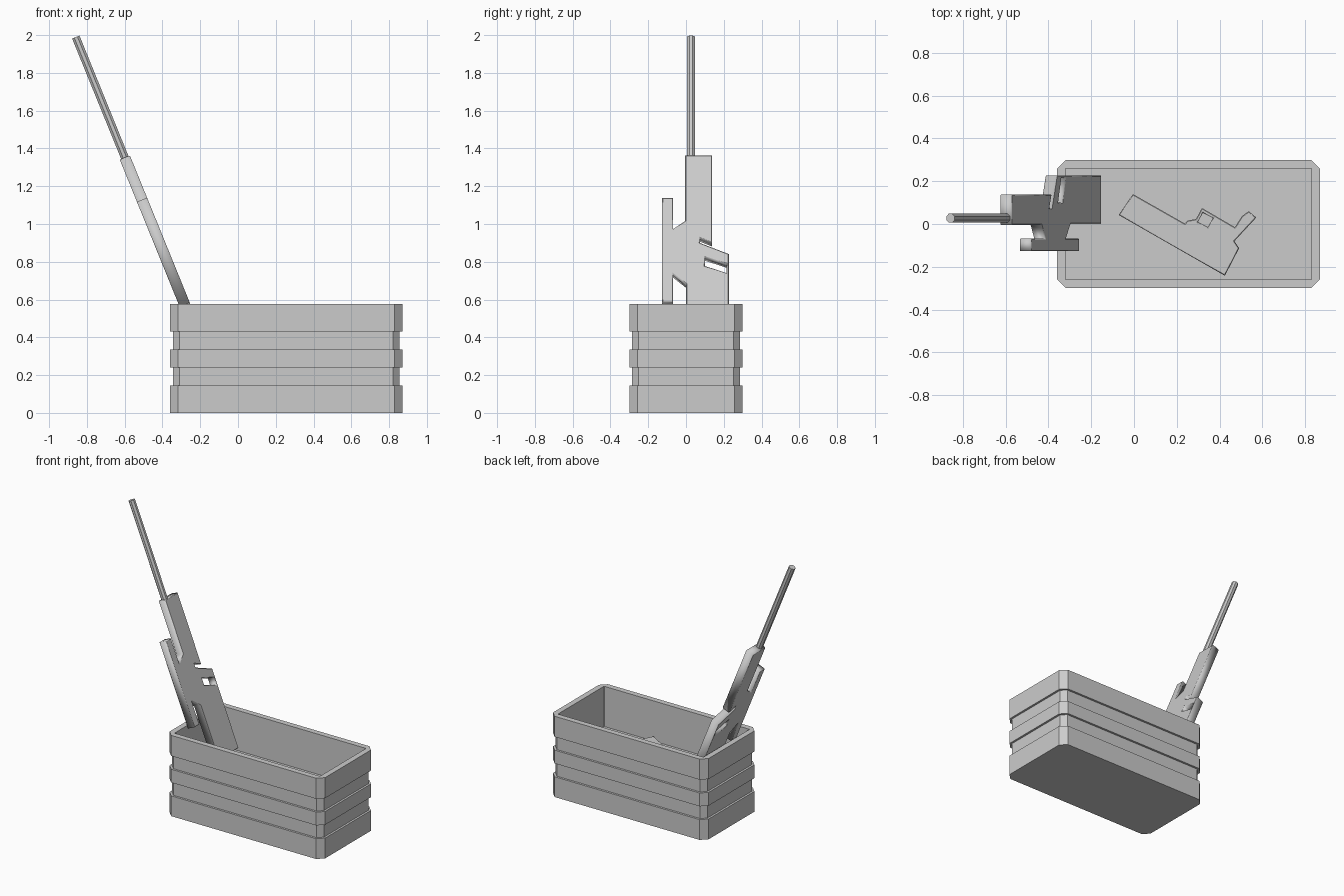
import bpy, bmesh, math
from mathutils import Matrix, Vector

if "Cube" in bpy.data.objects:
    bpy.data.objects.remove(bpy.data.objects["Cube"])

CX = 0.255          # crate centre in x


def ring(bm, hx, hy, c, z):
    """Chamfered rectangle of eight vertices."""
    pts = [(hx, -hy + c), (hx, hy - c), (hx - c, hy), (-hx + c, hy),
           (-hx, hy - c), (-hx, -hy + c), (-hx + c, -hy), (hx - c, -hy)]
    return [bm.verts.new((CX + x, y, z)) for x, y in pts]


def loft(name, sections):
    bm = bmesh.new()
    rings = [ring(bm, *s) for s in sections]
    for a, b in zip(rings, rings[1:]):
        for i in range(8):
            j = (i + 1) % 8
            bm.faces.new((a[i], a[j], b[j], b[i]))
    bm.faces.new(rings[0][::-1])
    bm.faces.new(rings[-1])
    bmesh.ops.recalc_face_normals(bm, faces=bm.faces)
    me = bpy.data.meshes.new(name)
    bm.to_mesh(me)
    bm.free()
    ob = bpy.data.objects.new(name, me)
    bpy.context.collection.objects.link(ob)
    return ob


def plate(name, loops, half, bevel, matrix):
    """Flat outline (with optional holes) extruded with chamfered edges."""
    cu = bpy.data.curves.new(name, 'CURVE')
    cu.dimensions = '2D'
    cu.fill_mode = 'BOTH'
    cu.extrude = half - bevel
    cu.bevel_depth = bevel
    cu.bevel_resolution = 0
    cu.offset = -bevel
    for pts in loops:
        sp = cu.splines.new('POLY')
        sp.points.add(len(pts) - 1)
        for p, (x, y) in zip(sp.points, pts):
            p.co = (x, y, 0, 1)
        sp.use_cyclic_u = True
    ob = bpy.data.objects.new(name, cu)
    bpy.context.collection.objects.link(ob)
    ob.matrix_world = matrix
    bpy.ops.object.select_all(action='DESELECT')
    ob.select_set(True)
    bpy.context.view_layer.objects.active = ob
    bpy.ops.object.convert(target='MESH')
    return bpy.context.view_layer.objects.active


# Crate with two recessed bands and a raised inner floor
HX, HY, IN = 0.615, 0.30, 0.015
full, recess = (HX, HY, 0.042), (HX - IN, HY - IN, 0.034)
inner = (HX - 0.04, HY - 0.04, 0.002)
levels = [0, 0.145, 0.24, 0.335, 0.43, 0.577]
sections = []
for k, (lo, hi) in enumerate(zip(levels, levels[1:])):
    shape = recess if k % 2 else full
    sections += [shape + (lo,), shape + (hi,)]
sections += [inner + (0.577,), inner + (0.29,)]
loft("crate", sections)

# Leaning frame: local x = world y, local y = up along the tilted rifle
tilt = math.atan(0.407)
s, c = math.sin(tilt), math.cos(tilt)
lean = Matrix(((0, -s, c, -0.049), (1, 0, 0, 0), (0, c, s, 0), (0, 0, 0, 1)))


def tilted(pts):
    return [(y, (z - 0.01) / c) for y, z in pts]


# Rifle body: receiver, stock and side rail in one silhouette
body = [(0, 0.33), (0.227, 0.33), (0.227, 0.841), (0.074, 0.90), (0.074, 0.926),
        (0.138, 0.90), (0.138, 1.362), (-0.005, 1.362), (-0.005, 1.016),
        (-0.068, 0.974), (-0.068, 1.138), (-0.127, 1.138), (-0.127, 0.583),
        (-0.068, 0.583), (-0.068, 0.735), (0, 0.682)]
slot = [(0.10, 0.825), (0.10, 0.778), (0.215, 0.741), (0.215, 0.788)]
plate("rifle_body", [tilted(body), tilted(slot)], 0.029, 0.004, lean)

# Octagonal barrel
lo, hi, r = 1.43, 2.148, 0.021
bpy.ops.mesh.primitive_cylinder_add(vertices=8, radius=r / math.cos(math.pi / 8), depth=hi - lo)
barrel = bpy.context.object
barrel.name = "rifle_barrel"
barrel.matrix_world = (lean @ Matrix.Translation((0.027, (lo + hi) / 2, 0))
                       @ Matrix.Rotation(math.pi / 2, 4, 'X') @ Matrix.Rotation(math.pi / 8, 4, 'Z'))

# Pistol lying flat on the crate floor
pistol = [(-0.005, 0.14), (-0.072, 0.042), (0.425, -0.242), (0.492, -0.113),
          (0.47, -0.08), (0.572, 0.03), (0.537, 0.06), (0.505, 0.037),
          (0.472, -0.015), (0.318, 0.075), (0.29, 0.023), (0.25, 0.016), (0.238, 0.002)]
guard = [(0.322, 0.052), (0.369, 0.028), (0.346, -0.014), (0.299, 0.009)]
plate("pistol", [pistol, guard], 0.024, 0.004, Matrix.Translation((0, 0, 0.312)))
